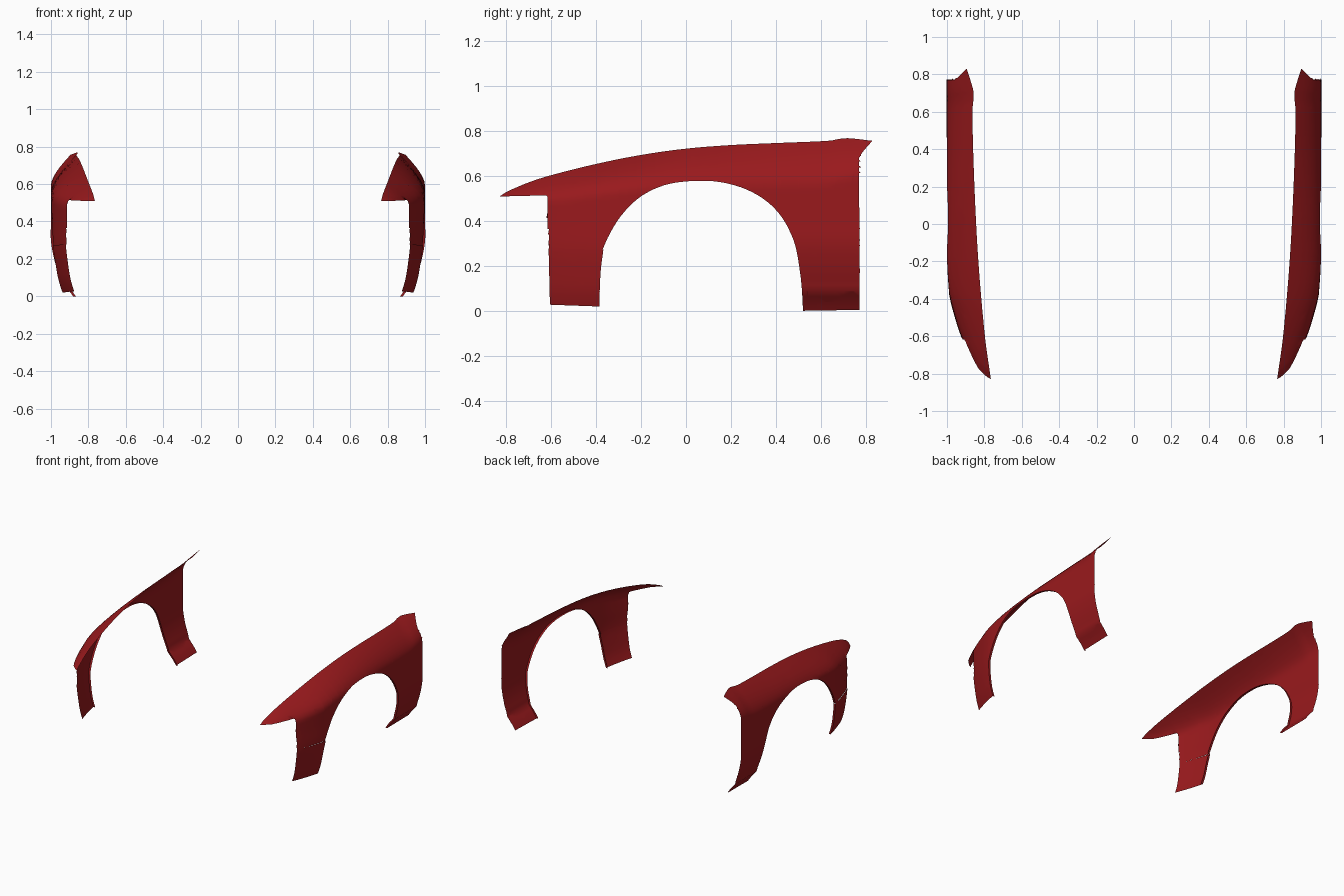
import bpy, bmesh
from mathutils import Vector

if "Cube" in bpy.data.objects:
    bpy.data.objects.remove(bpy.data.objects["Cube"])


def curve(keys):
    """Smooth one-variable curve through (position, value) keys."""
    def slope(i):
        a, b = keys[max(i - 1, 0)], keys[min(i + 1, len(keys) - 1)]
        return (b[1] - a[1]) / (b[0] - a[0])

    def f(p):
        p = min(max(p, keys[0][0]), keys[-1][0])
        i = 0
        while i < len(keys) - 2 and p > keys[i + 1][0]:
            i += 1
        (x0, v0), (x1, v1) = keys[i], keys[i + 1]
        h = x1 - x0
        t = (p - x0) / h
        return ((2*t**3 - 3*t*t + 1) * v0 + (t**3 - 2*t*t + t) * h * slope(i)
                + (3*t*t - 2*t**3) * v1 + (t**3 - t*t) * h * slope(i + 1))
    return f


def smooth_path(pts, n=4):
    """Catmull-Rom path through side-view (y, z) points."""
    p = [Vector(q) for q in pts]
    p = [2*p[0] - p[1]] + p + [2*p[-1] - p[-2]]
    out = []
    for a, b, c, d in zip(p, p[1:], p[2:], p[3:]):
        for k in range(n):
            t = k / n
            out.append(0.5 * (2*b + (c - a)*t + (2*a - 5*b + 4*c - d)*t*t
                              + (3*b - a - 3*c + d)*t**3))
    return out + [p[-2]]


# Body shape along the car: crown height, inner edge, widest line, shoulder depth
z_top = curve([(-.83, .512), (-.8, .532), (-.7, .575), (-.6, .607), (-.4, .657),
               (-.2, .697), (0, .725), (.2, .741), (.4, .75), (.6, .758),
               (.66, .763), (.71, .772), (.83, .76)])
x_in = curve([(-.83, .765), (-.6, .797), (-.2, .832), (.2, .853), (.6, .864),
              (.7, .857), (.76, .872), (.83, .895)])
x_out = curve([(-.83, .768), (-.815, .80), (-.78, .83), (-.7, .873), (-.61, .918),
               (-.5, .955), (-.38, .985), (-.25, .997), (-.1, 1), (.83, 1)])
depth = curve([(-.83, .015), (-.8, .025), (-.7, .07), (-.6, .115), (-.4, .14),
               (0, .17), (.6, .2), (.83, .16)])
tuck_front = curve([(0, .058), (.02, .05), (.09, .028), (.18, .012), (.28, 0), (.4, 0)])
tuck_rear = curve([(0, .12), (.05, .085), (.09, .05), (.11, .045), (.2, .018), (.3, 0), (.4, 0)])


def surface_x(y, z):
    u = min(max((z_top(y) - z) / depth(y), 0), 1)
    x = x_in(y) + (x_out(y) - x_in(y)) * (1 - (1 - u) ** 1.7)
    return x - (tuck_front if y < 0 else tuck_rear)(z)


red = bpy.data.materials.new("red_paint")
red.diffuse_color = (0.32, 0.01, 0.012, 1)
red.use_nodes = True
red.node_tree.nodes["Principled BSDF"].inputs["Base Color"].default_value = red.diffuse_color


def panel(name, outline, lip, side, offset=0.0):
    """Fill a side-view outline, grid it and wrap it on the body surface."""
    bm = bmesh.new()
    verts = [bm.verts.new((0, p[0], p[1])) for p in outline]
    face = bm.faces.new(verts)
    lip_edges = [bm.edges.get((a, b)) for a, b in zip(verts, verts[1:])]
    lip_pts = [Vector(p) for p in lip]
    bmesh.ops.triangulate(bm, faces=[face])
    cuts = [((0, -.82 + .04*i + .003, 0), (0, 1, 0)) for i in range(42)]
    cuts += [((0, 0, .017 + .025*i), (0, 0, 1)) for i in range(31)]
    for co, no in cuts:
        bmesh.ops.bisect_plane(bm, geom=bm.verts[:] + bm.edges[:] + bm.faces[:],
                               dist=1e-5, plane_co=co, plane_no=no)

    # remove leftover diagonals so only the grid remains
    def diagonal(e):
        d = e.verts[0].co - e.verts[1].co
        return len(e.link_faces) == 2 and abs(d.y) > 1e-4 and abs(d.z) > 1e-4
    bmesh.ops.dissolve_edges(bm, edges=[e for e in bm.edges if diagonal(e)],
                             use_verts=False)

    # find the wheel-arch border before wrapping
    def on_lip(e):
        m = (e.verts[0].co + e.verts[1].co) / 2
        m = Vector((m.y, m.z))
        for a, b in zip(lip_pts, lip_pts[1:]):
            t = min(max((m - a).dot(b - a) / (b - a).length_squared, 0), 1)
            if (a + (b - a)*t - m).length < 5e-4:
                return True
        return False
    border = [e for e in bm.edges if e.is_boundary and on_lip(e)]
    for v in bm.verts:
        v.co.x = side * (surface_x(v.co.y, v.co.z) + offset)
    ext = bmesh.ops.extrude_edge_only(bm, edges=border)["geom"]
    for v in ext:
        if isinstance(v, bmesh.types.BMVert):
            v.co.x -= side * .015
    bmesh.ops.recalc_face_normals(bm, faces=bm.faces[:])
    if sum(f.normal.x * f.calc_area() for f in bm.faces) * side < 0:
        bmesh.ops.reverse_faces(bm, faces=bm.faces[:])
    me = bpy.data.meshes.new(name)
    bm.to_mesh(me)
    bm.free()
    me.materials.append(red)
    ob = bpy.data.objects.new(name, me)
    bpy.context.collection.objects.link(ob)
    bpy.ops.object.select_all(action='DESELECT')
    ob.select_set(True)
    bpy.context.view_layer.objects.active = ob
    bpy.ops.object.shade_smooth_by_angle(angle=0.6)


# Side-view borders
arch = smooth_path([(-.372, .275), (-.34, .345), (-.29, .425), (-.22, .498), (-.14, .546),
                    (-.05, .573), (.07, .582), (.17, .573), (.27, .543), (.36, .49),
                    (.43, .415), (.48, .315), (.503, .21), (.516, .1), (.521, .003)])
rear = [(.773, .007)] + smooth_path([(.773, .1), (.748, .23), (.735, .35), (.73, .47), (.735, .56),
                                     (.75, .63), (.78, .70), (.83, .76)])
crown = [(.83 - 1.66*i/60, z_top(.83 - 1.66*i/60)) for i in range(1, 61)]
front = [(-.625, .517), (-.614, .51), (-.61, .49), (-.61, .279)]
bumper_arch = smooth_path([(-.385, .022), (-.384, .1), (-.379, .19), (-.368, .275)])

for label, side in (("right", 1), ("left", -1)):
    panel("fender_" + label, arch + rear + crown + front, arch, side)
    panel("bumper_end_" + label, bumper_arch + [(-.612, .281), (-.606, .03)],
          bumper_arch, side, .003)

# stand exactly on the ground
low = min(v.co.z for o in bpy.data.objects for v in o.data.vertices)
for o in bpy.data.objects:
    for v in o.data.vertices:
        v.co.z -= low
